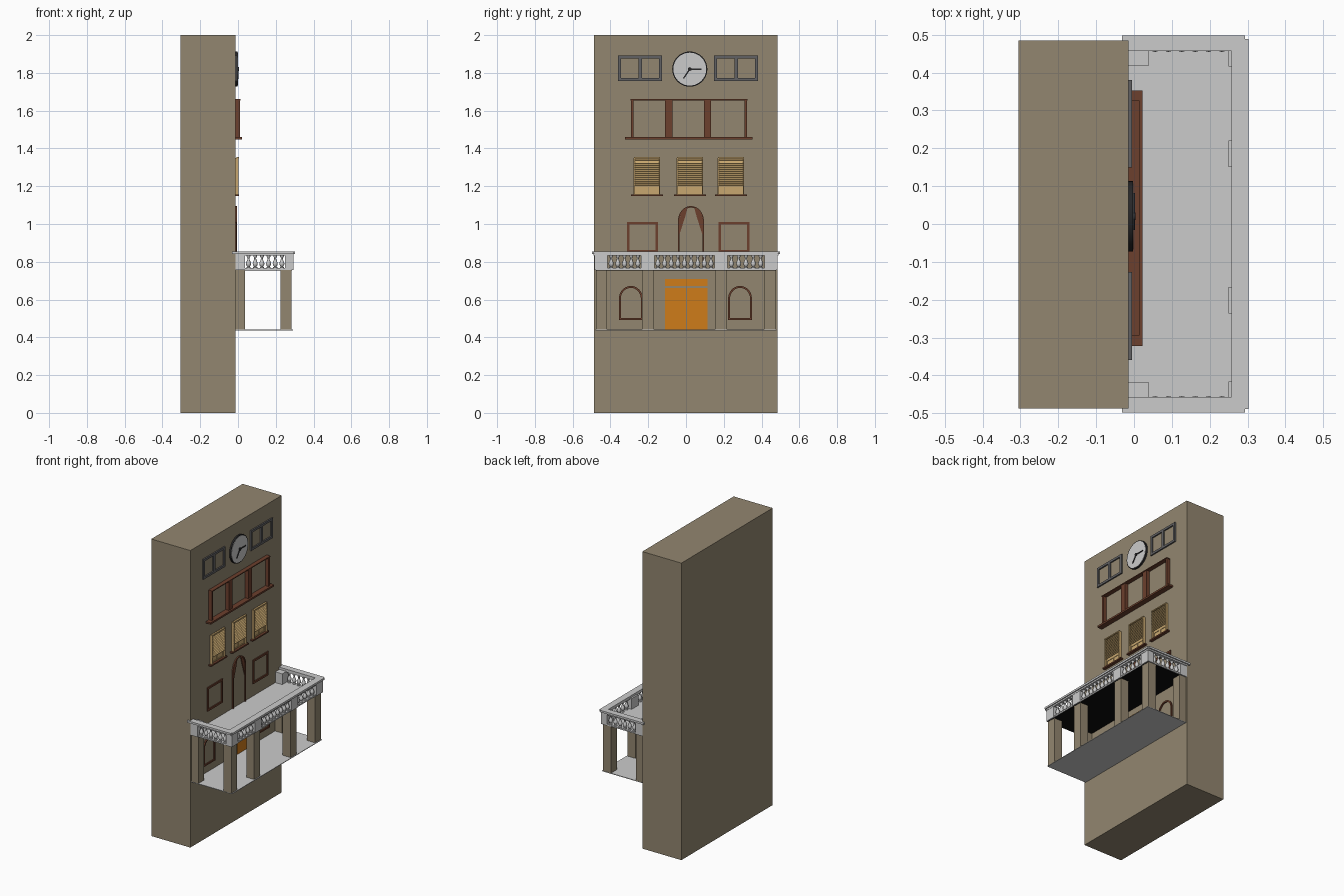
import bpy, bmesh, math
from mathutils import Matrix

if "Cube" in bpy.data.objects:
    bpy.data.objects.remove(bpy.data.objects["Cube"])


def material(name, rgb):
    m = bpy.data.materials.new(name)
    m.diffuse_color = (*rgb, 1)
    m.use_nodes = True
    m.node_tree.nodes["Principled BSDF"].inputs["Base Color"].default_value = m.diffuse_color
    return m


STONE = material("stone", (0.29, 0.24, 0.16))
BROWN = material("brown_wood", (0.15, 0.05, 0.026))
TAN = material("tan_blind", (0.58, 0.39, 0.16))
ORANGE = material("orange_door", (0.62, 0.2, 0.01))
DARK = material("dark_metal", (0.02, 0.02, 0.022))
SLATE = material("slate_frame", (0.12, 0.12, 0.125))
BLACK = material("black_ceiling", (0.004, 0.004, 0.004))
WALL = -0.014  # x of the facade


def finish(bm, name, mat=None, smooth=False):
    bmesh.ops.recalc_face_normals(bm, faces=bm.faces)
    me = bpy.data.meshes.new(name)
    bm.to_mesh(me)
    bm.free()
    ob = bpy.data.objects.new(name, me)
    bpy.context.collection.objects.link(ob)
    if mat:
        me.materials.append(mat)
    if smooth:
        bpy.ops.object.select_all(action='DESELECT')
        ob.select_set(True)
        bpy.context.view_layer.objects.active = ob
        bpy.ops.object.shade_smooth_by_angle(angle=math.radians(40))
    return ob


def add_box(bm, x0, x1, y0, y1, z0, z1, tilt=0):
    m = (Matrix.Translation(((x0 + x1) / 2, (y0 + y1) / 2, (z0 + z1) / 2))
         @ Matrix.Rotation(tilt, 4, 'Y')
         @ Matrix.Diagonal((x1 - x0, y1 - y0, z1 - z0, 1)))
    bmesh.ops.create_cube(bm, size=1, matrix=m)


def boxes(name, items, mat=None):
    bm = bmesh.new()
    for b in items:
        add_box(bm, *b)
    return finish(bm, name, mat)


def frame(name, y0, y1, z0, z1, w, x1, mat, bars=(), bar_w=0.016):
    """Rectangular frame on the facade with optional upright bars."""
    items = [(WALL, x1, y0, y1, z1 - w, z1), (WALL, x1, y0, y1, z0, z0 + w),
             (WALL, x1, y0, y0 + w, z0 + w, z1 - w),
             (WALL, x1, y1 - w, y1, z0 + w, z1 - w)]
    items += [(WALL, x1, b - bar_w / 2, b + bar_w / 2, z0 + w, z1 - w) for b in bars]
    return boxes(name, items, mat)


def arch_points(yc, r, z0, zs, rise, n=16):
    pts = [(yc + r, z0)]
    pts += [(yc + r * math.cos(math.pi * i / n), zs + rise * math.sin(math.pi * i / n))
            for i in range(n + 1)]
    return pts + [(yc - r, z0)]


def arch_frame(name, yc, r, z0, zs, rise, w, x1, mat, sill):
    """Arched frame made by bridging an outer and an inner outline."""
    outer = arch_points(yc, r, z0, zs, rise)
    inner = arch_points(yc, r - w, z0 + (w if sill else 0), zs, rise - w)
    bm = bmesh.new()
    rings = [[bm.verts.new((x, y, z)) for y, z in pts]
             for x, pts in ((WALL, outer), (x1, outer), (x1, inner), (WALL, inner))]
    n = len(outer)
    for a in range(4):
        p, q = rings[a], rings[(a + 1) % 4]
        for i in range(n if sill else n - 1):
            j = (i + 1) % n
            bm.faces.new((p[i], p[j], q[j], q[i]))
    if not sill:
        for i in (0, n - 1):
            bm.faces.new([r_[i] for r_ in rings])
    return finish(bm, name, mat)


def disc(name, x0, x1, r, mat, yc=0.02, zc=1.82):
    bm = bmesh.new()
    m = Matrix.Translation(((x0 + x1) / 2, yc, zc)) @ Matrix.Rotation(math.pi / 2, 4, 'Y')
    bmesh.ops.create_cone(bm, cap_ends=True, segments=40, radius1=r, radius2=r,
                          depth=x1 - x0, matrix=m)
    return finish(bm, name, mat, True)


# Building block
boxes("building", [(-0.305, WALL, -0.487, 0.485, 0, 2)], STONE)

# Clock
disc("clock_rim", WALL, -0.003, 0.093, DARK)
disc("clock_face", WALL, -0.001, 0.087, None)
disc("clock_hub", -0.002, 0.004, 0.010, DARK)
for name, length, ang in (("minute_hand", 0.062, 0), ("hour_hand", 0.06, -124)):
    bm = bmesh.new()
    add_box(bm, -0.001, 0.003, 0, length, -0.0035, 0.0035)
    bm.transform(Matrix.Translation((0, 0.02, 1.82)) @ Matrix.Rotation(math.radians(ang), 4, 'X'))
    finish(bm, name, DARK)

# Top floor windows
for side, y in (("left", -0.243), ("right", 0.265)):
    frame(side + "_top_window", y - 0.116, y + 0.116, 1.757, 1.892, 0.015, -0.005, SLATE, (y,), 0.018)

# Wide triple window with sill
boxes("triple_window", [(WALL, 0.01, a, b, 1.46, 1.655) for a, b in
      ((-0.292, -0.278), (-0.112, -0.072), (0.095, 0.133), (0.31, 0.324))]
      + [(WALL, 0.014, -0.294, 0.326, 1.655, 1.661)], BROWN)
boxes("triple_window_sill", [(WALL, 0.022, -0.322, 0.353, 1.448, 1.46)], BROWN)

# Blind windows
for i, y in enumerate((-0.207, 0.021, 0.238)):
    slats = [(-0.005, 0.005, y - 0.066, y + 0.066, 1.207 + k * 0.0104, 1.209 + k * 0.0104, 0.9)
             for k in range(14)]
    slats += [(-0.008, 0.004, y - 0.069, y + 0.069, 1.347, 1.354)]
    slats += [(WALL, 0.003, y + s * 0.067 - 0.003, y + s * 0.067 + 0.003, 1.157, 1.35) for s in (-1, 1)]
    boxes(f"blind_{i + 1}", slats, TAN)
    boxes(f"blind_window_back_{i + 1}", [(WALL, -0.011, y - 0.066, y + 0.066, 1.157, 1.35)], TAN)
    frame(f"blind_window_frame_{i + 1}", y - 0.064, y + 0.064, 1.158, 1.202, 0.007, -0.008, TAN, (y,), 0.008)
    boxes(f"blind_window_sill_{i + 1}", [(WALL, 0.006, y - 0.085, y + 0.085, 1.148, 1.157)], BROWN)

# First floor windows and arched doorway
for side, y in (("left", -0.23), ("right", 0.254)):
    frame(side + "_balcony_window", y - 0.082, y + 0.082, 0.85, 1.01, 0.013, -0.007, BROWN)
arch_frame("balcony_arch", 0.026, 0.069, 0.765, 1.015, 0.08, 0.008, -0.006, BROWN, False)
for side, s in (("left", -1), ("right", 1)):
    # Drape tapering down each side of the arch
    bm = bmesh.new()
    shape = [(0.062, 0.94), (0.061, 1.02), (0.053, 1.055), (0.036, 1.075), (0.018, 1.085), (0.03, 1.04)]
    f = bm.faces.new([bm.verts.new((WALL, 0.026 + s * a, z)) for a, z in shape])
    top = bmesh.ops.extrude_face_region(bm, geom=[f])["geom"]
    bmesh.ops.translate(bm, vec=(0.005, 0, 0), verts=[v for v in top if isinstance(v, bmesh.types.BMVert)])
    finish(bm, side + "_arch_drape", BROWN)

# Ground floor arched windows and double door
for side, y in (("left", -0.292), ("right", 0.286)):
    arch_frame(side + "_arched_window", y, 0.063, 0.493, 0.605, 0.067, 0.01, -0.006, BROWN, True)
boxes("double_door", [(WALL, -0.007, -0.11, -0.001, 0.442, 0.662),
                      (WALL, -0.007, 0.004, 0.114, 0.442, 0.662)], ORANGE)
boxes("door_transom", [(WALL, -0.007, -0.111, 0.115, 0.672, 0.71)], ORANGE)

# Porch floor, columns and pilasters
boxes("porch_floor", [(WALL, 0.29, -0.478, 0.478, 0.437, 0.441)])
POSTS = ((-0.477, -0.418), (-0.233, -0.17), (0.154, 0.217), (0.414, 0.477))
for i, (a, b) in enumerate(POSTS):
    boxes(f"porch_column_{i + 1}", [(0.225, 0.284, a, b, 0.44, 0.757)], STONE)
for i in (0, 3):
    boxes(f"wall_pilaster_{i}", [(WALL, 0.038, *POSTS[i], 0.44, 0.757)], STONE)

# Balcony deck
boxes("balcony_deck", [(WALL, 0.29, -0.482, 0.482, 0.757, 0.766)])
boxes("porch_ceiling", [(WALL, 0.286, -0.476, 0.476, 0.7545, 0.757)], BLACK)

# Balcony pedestals and handrail
boxes("balcony_pedestals",
      [(0.25, 0.293, a - 0.004, b + 0.004, 0.757, 0.838) for a, b in POSTS[1:3]]
      + [(0.25, 0.293, s * 0.45 - 0.034, s * 0.45 + 0.034, 0.757, 0.838) for s in (-1, 1)]
      + [(WALL, 0.038, s * 0.451 - 0.034, s * 0.451 + 0.034, 0.757, 0.838) for s in (-1, 1)])
rail = [(0.257, 0.302, -0.489, 0.489, 0.842, 0.855), (0.261, 0.295, -0.484, 0.484, 0.832, 0.842)]
for s in (-1, 1):
    lo, hi = sorted((s * 0.457, s * 0.498))
    rail.append((-0.032, 0.293, lo, hi, 0.842, 0.855))
    lo, hi = sorted((s * 0.461, s * 0.49))
    rail.append((-0.014, 0.29, lo, hi, 0.832, 0.842))
boxes("handrail", rail)

# Vase-shaped balusters
PROFILE = ((0.011, 0.766), (0.011, 0.771), (0.006, 0.774), (0.011, 0.781), (0.0135, 0.789),
           (0.011, 0.799), (0.006, 0.811), (0.005, 0.82), (0.008, 0.825), (0.010, 0.828), (0.010, 0.833))
spots = []
for a, b, n in ((-0.414, -0.237, 5), (-0.166, 0.15, 9), (0.221, 0.414, 5)):
    spots += [(0.276, a + (b - a) * (k + 0.5) / n) for k in range(n)]
spots += [(0.038 + 0.212 * (k + 0.5) / 6, s * 0.468) for k in range(6) for s in (-1, 1)]
bm = bmesh.new()
N = 12
for cx, cy in spots:
    rings = [[bm.verts.new((cx + r * math.cos(2 * math.pi * k / N),
                            cy + r * math.sin(2 * math.pi * k / N), z)) for k in range(N)]
             for r, z in PROFILE]
    for p, q in zip(rings, rings[1:]):
        for k in range(N):
            bm.faces.new((p[k], p[(k + 1) % N], q[(k + 1) % N], q[k]))
    bm.faces.new(rings[0])
    bm.faces.new(rings[-1])
finish(bm, "balusters", None, True)
